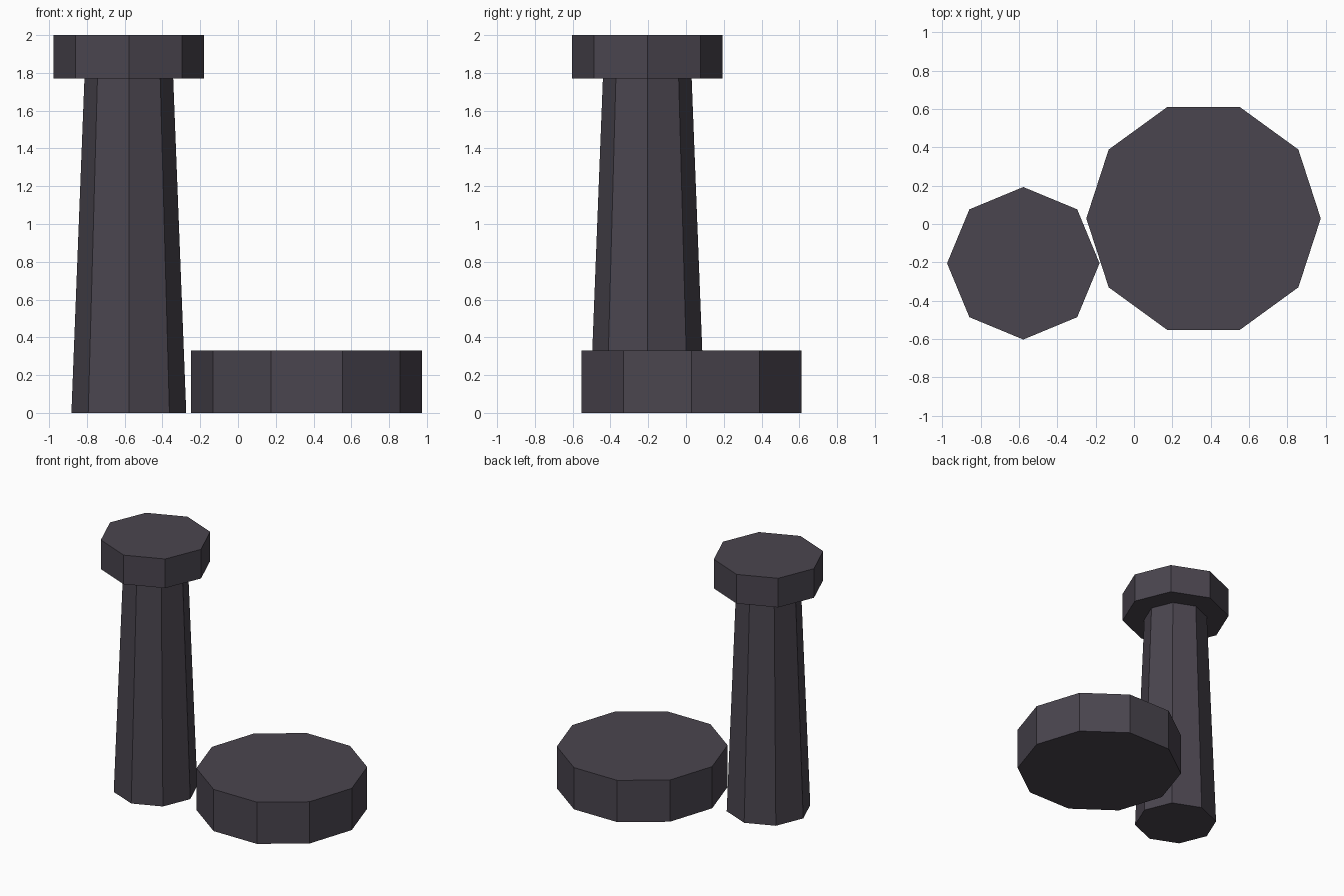
import bpy

cube = bpy.data.objects.get("Cube")
if cube:
    bpy.data.objects.remove(cube, do_unlink=True)

# Single dark stone colour
stone = bpy.data.materials.new("dark_stone")
stone.use_nodes = True
colour = (0.068, 0.059, 0.077, 1)
stone.diffuse_color = colour
stone.node_tree.nodes["Principled BSDF"].inputs["Base Color"].default_value = colour


def prism(name, sides, centre, r_bottom, r_top, z_bottom, z_top):
    """Flat-shaded upright prism, with a corner on each side along x."""
    bpy.ops.mesh.primitive_cone_add(
        vertices=sides, radius1=r_bottom, radius2=r_top, depth=z_top - z_bottom,
        location=(centre[0], centre[1], (z_bottom + z_top) / 2))
    obj = bpy.context.object
    obj.name = name
    # Decagon corners start on the y axis, so turn them onto the x axis
    obj.rotation_euler.z = 3.14159265 / 2
    obj.data.materials.append(stone)
    return obj


pillar_centre = (-0.578, -0.205)

# Tapered shaft and its wide cap
prism("pillar_shaft", 8, pillar_centre, 0.304, 0.235, 0, 1.77)
prism("pillar_cap", 8, pillar_centre, 0.398, 0.398, 1.77, 2)

# Low round slab beside the pillar
prism("round_slab", 10, (0.363, 0.029), 0.612, 0.612, 0, 0.33)
